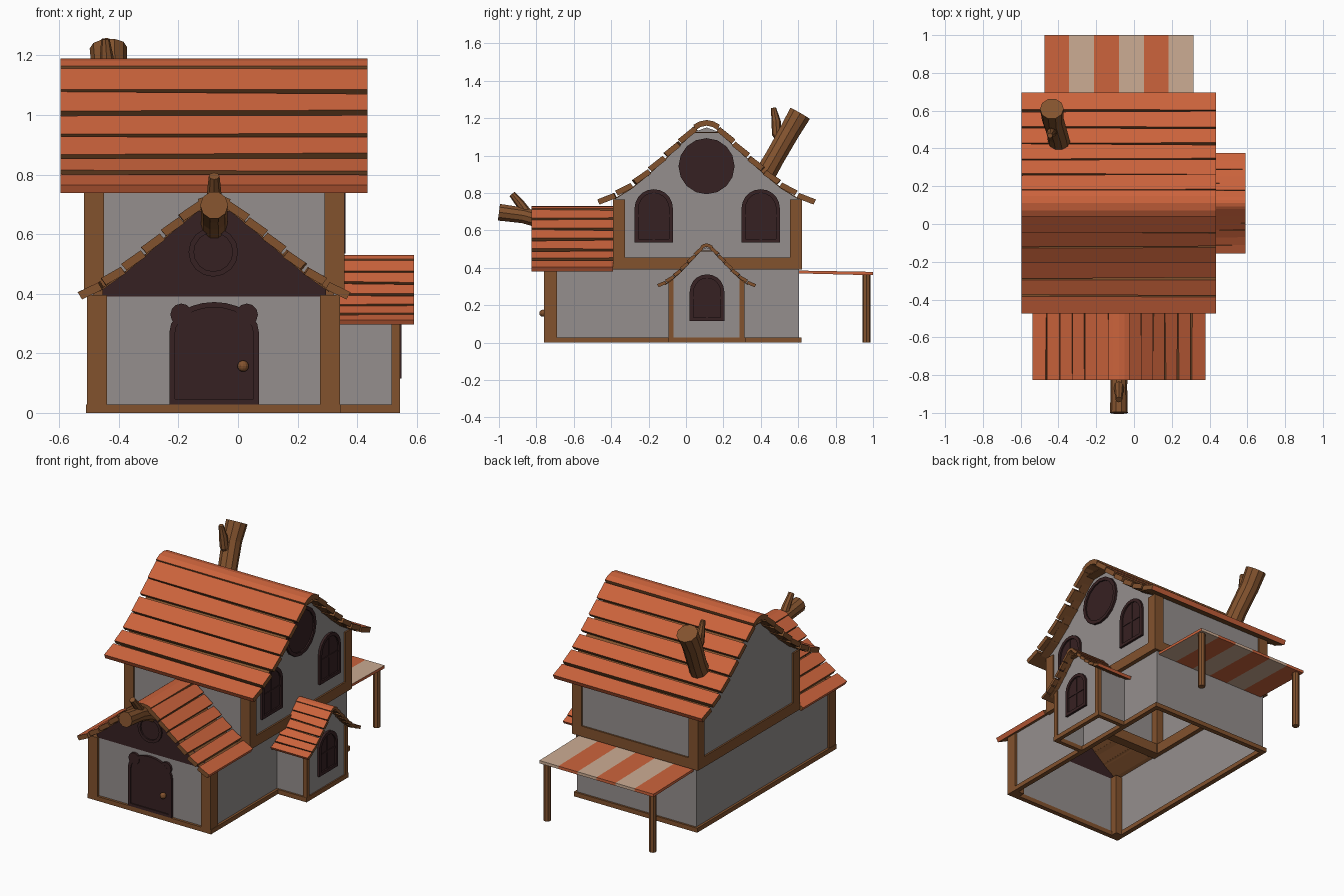
import bpy, bmesh, math, random
from mathutils import Vector

if "Cube" in bpy.data.objects:
    bpy.data.objects.remove(bpy.data.objects["Cube"])
random.seed(4)


def material(name, r, g, b):
    m = bpy.data.materials.new(name)
    m.diffuse_color = (r, g, b, 1)
    m.use_nodes = True
    m.node_tree.nodes["Principled BSDF"].inputs["Base Color"].default_value = m.diffuse_color
    return m


ORANGE = material("orange_shingle", 0.60, 0.125, 0.045)
BROWN = material("brown_wood", 0.225, 0.085, 0.027)
GREY = material("grey_plaster", 0.30, 0.275, 0.27)
DARK = material("dark_wood", 0.037, 0.015, 0.016)
CREAM = material("cream_cloth", 0.60, 0.41, 0.29)


def finish(name, bm, mats, rule=None):
    bmesh.ops.recalc_face_normals(bm, faces=bm.faces)
    if rule:
        for f in bm.faces:
            f.material_index = rule(f.normal)
    me = bpy.data.meshes.new(name)
    bm.to_mesh(me)
    bm.free()
    for m in mats:
        me.materials.append(m)
    ob = bpy.data.objects.new(name, me)
    bpy.context.collection.objects.link(ob)
    return ob


def place(axis, t, u, v):
    return {"x": (t, u, v), "y": (u, t, v), "z": (u, v, t)}[axis]


def prism(name, pts, axis, a, b, mats, rule=None):
    """Polygon extruded along an axis from a to b."""
    bm = bmesh.new()
    A = [bm.verts.new(place(axis, a, *p)) for p in pts]
    B = [bm.verts.new(place(axis, b, *p)) for p in pts]
    bm.faces.new(A)
    bm.faces.new(B[::-1])
    for i in range(len(pts)):
        j = (i + 1) % len(pts)
        bm.faces.new((A[i], B[i], B[j], A[j]))
    return finish(name, bm, mats, rule)


def box(name, x0, x1, y0, y1, z0, z1, mat):
    return prism(name, [(x0, y0), (x1, y0), (x1, y1), (x0, y1)], "z", z0, z1, [mat])


def frame(name, pts, w, axis, a, b, mat):
    """Closed moulding following an outline, w wide."""
    us, vs = [p[0] for p in pts], [p[1] for p in pts]
    cu, cv = (min(us) + max(us)) / 2, (min(vs) + max(vs)) / 2
    su, sv = 1 - 2 * w / (max(us) - min(us)), 1 - 2 * w / (max(vs) - min(vs))
    inner = [(cu + (u - cu) * su, cv + (v - cv) * sv) for u, v in pts]
    bm = bmesh.new()
    R = [[bm.verts.new(place(axis, t, *p)) for p in loop]
         for loop, t in ((pts, a), (pts, b), (inner, b), (inner, a))]
    for k in range(4):
        for i in range(len(pts)):
            j, r, s = (i + 1) % len(pts), R[k], R[(k + 1) % 4]
            bm.faces.new((r[i], r[j], s[j], s[i]))
    return finish(name, bm, [mat])


def bars(name, x0, x1, y0, y1, z0, z1, w, sides="fblr"):
    """Beams around a rectangle."""
    if "f" in sides: box(name + "_front", x0, x1, y0, y0 + w, z0, z1, BROWN)
    if "b" in sides: box(name + "_back", x0, x1, y1 - w, y1, z0, z1, BROWN)
    if "l" in sides: box(name + "_left", x0, x0 + w, y0, y1, z0, z1, BROWN)
    if "r" in sides: box(name + "_right", x1 - w, x1, y0, y1, z0, z1, BROWN)


def circle(cu, cv, r, n):
    return [(cu + r * math.cos(2 * math.pi * i / n), cv + r * math.sin(2 * math.pi * i / n)) for i in range(n)]


def arch(u0, u1, v0, v1, rise, n=10):
    c, r = (u0 + u1) / 2, (u1 - u0) / 2
    return [(u0, v0), (u1, v0)] + [(c + r * math.cos(math.pi * i / n), v1 - rise + rise * math.sin(math.pi * i / n))
                                   for i in range(n + 1)]


def log(name, path, radii, n=10):
    """Tapered round log through a few points."""
    bm, rings = bmesh.new(), []
    P = [Vector(p) for p in path]
    for i, p in enumerate(P):
        d = (P[min(i + 1, len(P) - 1)] - P[max(i - 1, 0)]).normalized()
        s = Vector((1, 0, 0))
        s = (s - d * s.dot(d)).normalized()
        t = d.cross(s)
        rings.append([bm.verts.new(p + radii[i] * (s * u + t * v)) for u, v in circle(0, 0, 1, n)])
    for A, B in zip(rings, rings[1:]):
        for i in range(n):
            bm.faces.new((A[i], A[(i + 1) % n], B[(i + 1) % n], B[i]))
    bm.faces.new(rings[0])
    bm.faces.new(rings[-1])
    return finish(name, bm, [BROWN])


# Roof slope shared by all three roofs: distance from ridge, height
SLOPE = [(.12, .94), (.265, .753), (.40, .577), (.54, .40), (.685, .238), (.84, .106), (1, 0)]


def profile(half, z0, z1, k):
    return [(half * d, z0 + (z1 - z0) * (v + k * math.sin(math.pi * d))) for d, v in SLOPE]


def gable(c, prof, z1, drop, reach, base):
    """Outline of a wall under a roof, cut off at the given reach."""
    side = [p for p in prof if p[0] < reach]
    (a, za), (b, zb) = side[-1], prof[len(side)]
    side.append((reach, za + (zb - za) * (reach - a) / (b - a)))
    top = [(c - d, z - drop) for d, z in side[::-1]] + [(c, z1 - drop)] + [(c + d, z - drop) for d, z in side]
    return [(c - reach, base)] + top + [(c + reach, base)]


def roof(name, axis, c, half, z0, z1, t0, t1, thick, k=0.0):
    prof = profile(half, z0, z1, k)
    gap = 0.014 * half / 0.585
    # planks: orange tops, brown edges
    bm = bmesh.new()
    for s in (-1, 1):
        for i in range(len(prof) - 1):
            a, b = Vector(prof[i]), Vector(prof[i + 1])
            d = (b - a).normalized()
            n = Vector((-d.y, d.x))
            vs = []
            for t in (t0, t1):
                p = a + d * random.uniform(0.1, 1) * gap - n * 0.25 * thick
                q = b - d * random.uniform(0, .8) * gap if i < len(prof) - 2 else b
                for w in (p, q, q - n * thick, p - n * thick):
                    vs.append(bm.verts.new(place(axis, t, c + s * w.x, w.y)))
            for j, f in enumerate(((0, 1, 5, 4), (1, 2, 6, 5), (2, 3, 7, 6), (3, 0, 4, 7), (0, 1, 2, 3), (4, 5, 6, 7))):
                face = bm.faces.new([vs[m] for m in f])
                face.material_index = 0 if j == 0 or (j == 1 and i == len(prof) - 2) else 1
    finish(name + "_planks", bm, [ORANGE, BROWN])
    # rounded ridge cap
    d, z = prof[0]
    top = [(-d, z), (-.55 * d, z + .7 * (z1 - z)), (0, z1), (.55 * d, z + .7 * (z1 - z)), (d, z)]
    cap = [(c + u, v) for u, v in top] + [(c + .85 * u, v - thick) for u, v in top[::-1]]
    prism(name + "_ridge_cap", cap, axis, t0, t1, [ORANGE, BROWN], lambda n: 0 if n.z > .3 else 1)
    # lining under the planks
    line = [(c - u, v) for u, v in prof[::-1]] + [(c + u, v) for u, v in prof]
    off = 1.3 * thick
    line = line[1:-1]
    sheet = [(u, v - off) for u, v in line] + [(u, v - off - .006) for u, v in line[::-1]]
    prism(name + "_lining", sheet, axis, t0 + .03, t1 - .03, [BROWN])
    return prof


main = roof("main_roof", "x", .11, .585, .765, 1.19, -.595, .435, .03)
wing = roof("front_roof", "y", -.08, .458, .405, .73, -.825, -.39, .028, .06)
bay = roof("bay_roof", "x", .11, .265, .312, .53, .335, .59, .018)

# Ground storey
box("ground_wall_left", -.495, -.485, -.745, .605, .01, .40, GREY)
box("ground_wall_right", .32, .33, -.745, .605, .01, .40, GREY)
box("ground_wall_back", -.495, .33, .595, .605, .01, .40, GREY)
box("ground_wall_front", -.495, .33, -.745, -.735, .01, .39, GREY)
prism("front_gable", gable(-.08, wing, .73, .036, .375, .39), "y", -.747, -.735, [DARK])
bars("ground_sill", -.51, .345, -.76, .617, 0, .028, .03)
for x in (-.507, .276):
    box("front_post", x, x + .067, -.76, -.69, 0, .395, BROWN)

# Upper storey
for x in (-.507, .337):
    prism("upper_gable_wall", gable(.11, main, 1.19, .04, .49, .40), "x", x, x + .01, [GREY])
for y in (-.38, .60):
    box("upper_wall", -.507, .347, y, y + .01, .40, .775, GREY)
bars("floor_beam", -.517, .357, -.39, .62, .39, .455, .06)
for x in (-.517, .29):
    for y in (-.39, .555):
        box("upper_post", x, x + .067, y, y + .065, .39, .765, BROWN)

# Side bay
prism("bay_front_wall", gable(.11, bay, .53, .022, .195, .01), "x", .525, .535, [GREY])
for y in (-.085, .295):
    box("bay_side_wall", .33, .535, y, y + .01, .01, .335, GREY)
for y in (-.094, .286):
    box("bay_post", .516, .543, y, y + .027, 0, .335, BROWN)
bars("bay_sill", .33, .543, -.097, .317, 0, .028, .025, "fbr")

# Windows: dark pane, frame and glazing bars
round_win = circle(.11, .943, .15, 16)
prism("round_window", round_win, "x", .34, .354, [DARK])
frame("round_window_frame", round_win, .022, "x", .345, .362, DARK)
for x, y0, y1, z0, z1 in ((.347, -.275, -.07, .535, .82), (.347, .297, .502, .535, .82), (.535, .02, .205, .115, .365)):
    out = arch(y0, y1, z0, z1, (y1 - y0) / 2)
    c, m = (y0 + y1) / 2, z0 + .5 * (z1 - z0)
    prism("arched_window", out, "x", x - .005, x + .005, [DARK])
    frame("arched_window_frame", out, .02, "x", x - .002, x + .014, DARK)
    box("window_upright", x, x + .009, c - .006, c + .006, z0 + .01, z1 - .01, DARK)
    box("window_crossbar", x, x + .009, y0 + .01, y1 - .01, m - .006, m + .006, DARK)
attic = circle(-.083, .54, .083, 16)
frame("attic_window_frame", attic, .018, "y", -.757, -.74, DARK)

# Eared door and its knob
door = arch(-.23, .07, .028, .372, .10, 12)
prism("door", door, "y", -.754, -.74, [DARK])
frame("door_frame", door, .018, "y", -.76, -.74, DARK)
for x in (-.19, .03):
    prism("door_ear", circle(x, .33, .037, 12), "y", -.759, -.74, [DARK])
bm = bmesh.new()
bmesh.ops.create_uvsphere(bm, u_segments=12, v_segments=8, radius=.019)
bmesh.ops.translate(bm, verts=bm.verts, vec=(.017, -.765, .157))
finish("door_knob", bm, [BROWN])

# Log chimney and front ridge log, each with a branch stub
log("chimney_log", [(-.39, .40, .86), (-.405, .475, .99), (-.43, .555, 1.13), (-.435, .61, 1.225)],
    [.06, .056, .058, .063])
log("chimney_branch", [(-.42, .53, 1.06), (-.435, .485, 1.12), (-.44, .482, 1.18), (-.445, .468, 1.255)],
    [.03, .027, .025, .014], 8)
log("front_log", [(-.08, -.70, .61), (-.08, -.78, .655), (-.08, -.87, .68), (-.08, -1.0, .697)],
    [.045, .045, .044, .047])
log("front_log_branch", [(-.08, -.85, .69), (-.08, -.885, .74), (-.08, -.93, .795)], [.028, .024, .018], 8)

# Striped awning at the back
cloth = [(.60, .385), (1.0, .378), (1.0, .36), (.60, .37)]
w = .79 / 6
for i in range(6):
    x = -.475 + w * i
    prism("awning_stripe", cloth, "x", x, x + w, [(ORANGE, CREAM)[i % 2], ORANGE],
          lambda n: 1 if abs(n.x) > .9 else 0)
for x in (-.445, .285):
    prism("awning_post", circle(x, .965, .022, 8), "z", 0, .368, [BROWN])
